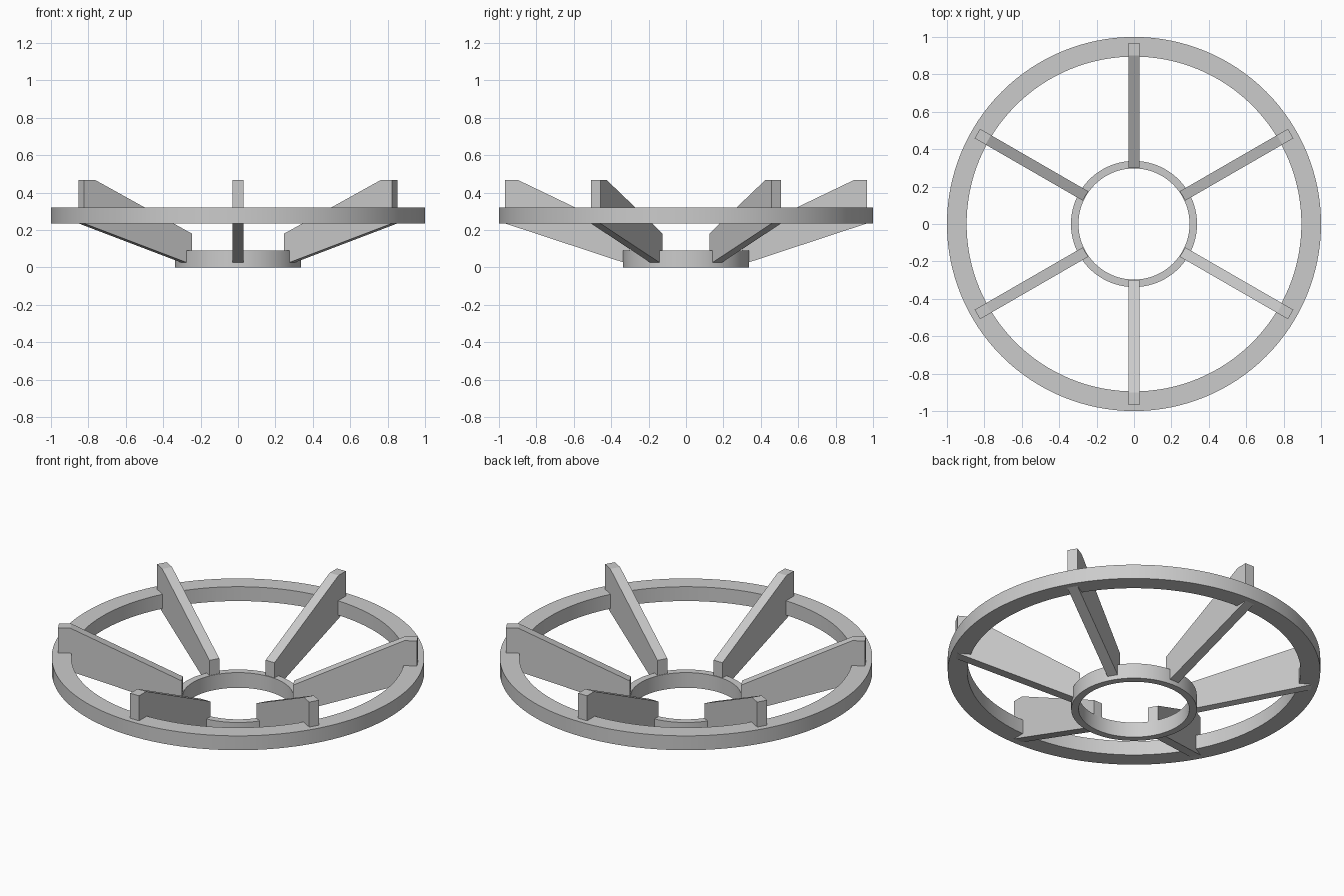
import bpy, bmesh, math
from mathutils import Matrix

if "Cube" in bpy.data.objects:
    bpy.data.objects.remove(bpy.data.objects["Cube"])

grey = bpy.data.materials.new("plain grey")
grey.diffuse_color = (0.6, 0.6, 0.6, 1)
grey.use_nodes = True
grey.node_tree.nodes["Principled BSDF"].inputs["Base Color"].default_value = grey.diffuse_color


def make_object(name, bm, smooth=False):
    bmesh.ops.recalc_face_normals(bm, faces=bm.faces[:])
    mesh = bpy.data.meshes.new(name)
    bm.to_mesh(mesh)
    bm.free()
    mesh.materials.append(grey)
    ob = bpy.data.objects.new(name, mesh)
    bpy.context.collection.objects.link(ob)
    if smooth:
        bpy.ops.object.select_all(action='DESELECT')
        ob.select_set(True)
        bpy.context.view_layer.objects.active = ob
        bpy.ops.object.shade_smooth_by_angle(angle=math.radians(30))
    return ob


def ring(name, r_in, r_out, z0, z1, sides=128):
    # rectangular section swept round the z axis
    bm = bmesh.new()
    section = [(r_in, z0), (r_out, z0), (r_out, z1), (r_in, z1)]
    loops = []
    for i in range(sides):
        a = 2 * math.pi * i / sides
        loops.append([bm.verts.new((r * math.cos(a), r * math.sin(a), z)) for r, z in section])
    for i in range(sides):
        p, q = loops[i], loops[(i + 1) % sides]
        for j in range(4):
            k = (j + 1) % 4
            bm.faces.new((p[j], p[k], q[k], q[j]))
    return make_object(name, bm, True)


# Rings
ring("outer_ring", 0.895, 1.0, 0.235, 0.32)
ring("hub_ring", 0.297, 0.337, 0.0, 0.09)

# Six upright support arms, tapered in side profile (radius, height)
profile = [(0.30, 0.015), (0.967, 0.235), (0.967, 0.468), (0.90, 0.468), (0.30, 0.18)]
half = 0.029
for n in range(6):
    bm = bmesh.new()
    face = bm.faces.new([bm.verts.new((r, -half, z)) for r, z in profile])
    ext = bmesh.ops.extrude_face_region(bm, geom=[face], use_keep_orig=True)
    moved = [v for v in ext["geom"] if isinstance(v, bmesh.types.BMVert)]
    bmesh.ops.translate(bm, verts=moved, vec=(0, 2 * half, 0))
    bm.transform(Matrix.Rotation(math.radians(30 + 60 * n), 4, 'Z'))
    make_object(f"support_arm_{n + 1}", bm)
